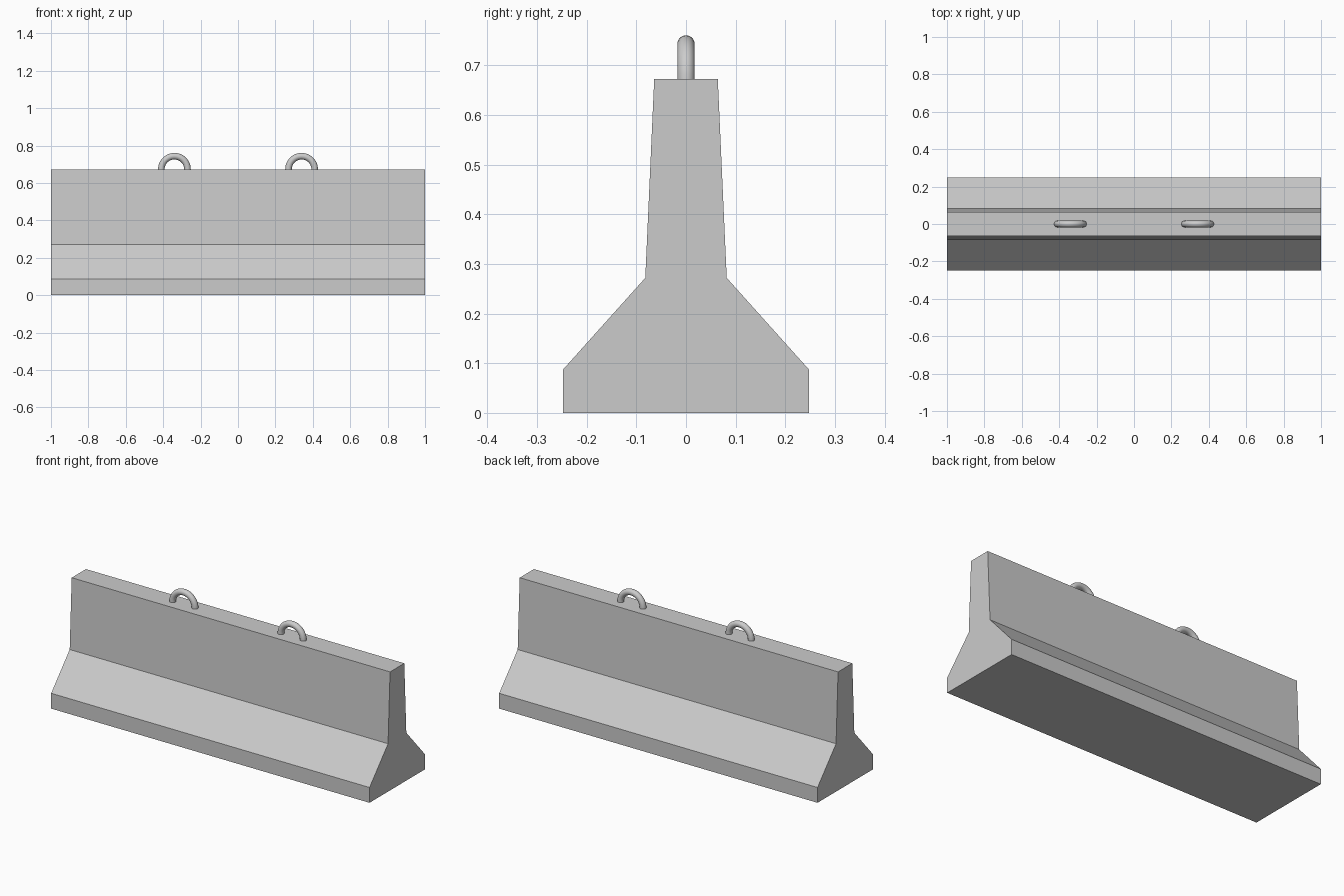
import bpy, bmesh
from math import pi
from mathutils import Matrix, Vector

cube = bpy.data.objects.get("Cube")
if cube:
    bpy.data.objects.remove(cube, do_unlink=True)

LENGTH = 2.0
TOP = 0.673

concrete = bpy.data.materials.new("concrete_grey")
concrete.use_nodes = True
colour = (0.6, 0.6, 0.6, 1)
concrete.diffuse_color = colour
concrete.node_tree.nodes["Principled BSDF"].inputs["Base Color"].default_value = colour


def add_object(name, bm):
    bmesh.ops.recalc_face_normals(bm, faces=bm.faces)
    mesh = bpy.data.meshes.new(name)
    bm.to_mesh(mesh)
    bm.free()
    mesh.materials.append(concrete)
    obj = bpy.data.objects.new(name, mesh)
    bpy.context.collection.objects.link(obj)
    return obj


# Barrier body: mirrored profile extruded along x
half = [(0.248, 0), (0.248, 0.087), (0.082, 0.272), (0.064, TOP)]
profile = half + [(-y, z) for y, z in reversed(half)]
bm = bmesh.new()
end = bm.faces.new([bm.verts.new((-LENGTH / 2, y, z)) for y, z in profile])
side = bmesh.ops.extrude_face_region(bm, geom=[end], use_keep_orig=True)
bmesh.ops.translate(bm, vec=(LENGTH, 0, 0),
                    verts=[v for v in side["geom"] if isinstance(v, bmesh.types.BMVert)])
add_object("barrier_body", bm)


# Lifting loops: a round bar swept through a half circle
def lifting_loop(name, x, ring=0.07, bar=0.0175):
    bm = bmesh.new()
    circle = bmesh.ops.create_circle(bm, segments=20, radius=bar,
                                     matrix=Matrix.Translation((ring, 0, 0)))
    edges = list({e for v in circle["verts"] for e in v.link_edges})
    bmesh.ops.spin(bm, geom=circle["verts"] + edges, cent=(0, 0, 0),
                   axis=(0, -1, 0), angle=pi, steps=24)
    bmesh.ops.holes_fill(bm, edges=[e for e in bm.edges if e.is_boundary])
    obj = add_object(name, bm)
    obj.location = Vector((x, 0, TOP))
    bpy.ops.object.select_all(action="DESELECT")
    obj.select_set(True)
    bpy.context.view_layer.objects.active = obj
    bpy.ops.object.shade_smooth_by_angle()


for name, x in (("left_lifting_loop", 0.34), ("right_lifting_loop", -0.34)):
    lifting_loop(name, x)
